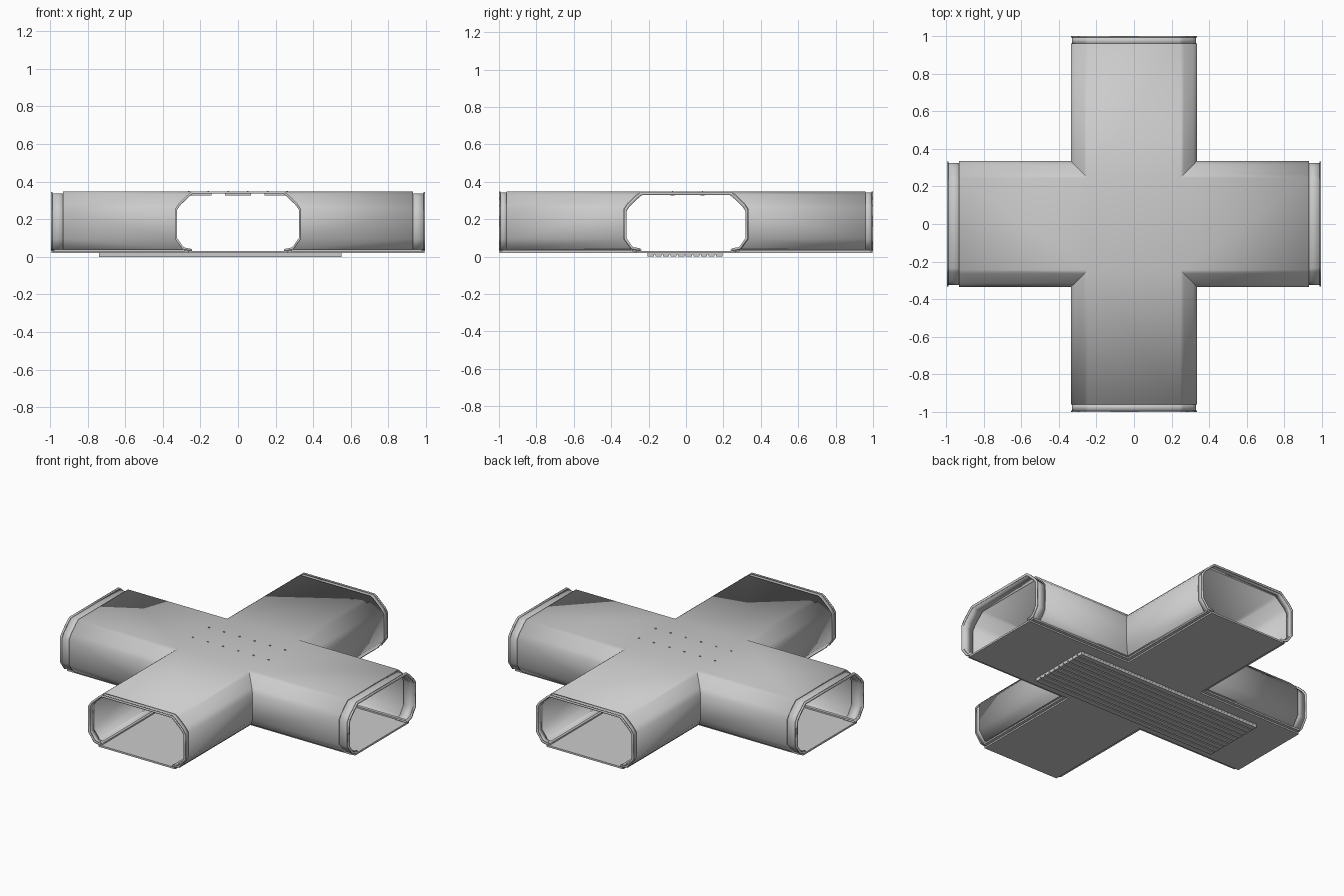
import bpy, bmesh, math

if "Cube" in bpy.data.objects:
    bpy.data.objects.remove(bpy.data.objects["Cube"])

grey = bpy.data.materials.new("light grey metal")
grey.diffuse_color = (0.6, 0.6, 0.6, 1)
grey.use_nodes = True
grey.node_tree.nodes["Principled BSDF"].inputs["Base Color"].default_value = grey.diffuse_color

# Half cross-section of the corridor: (offset from centre line, height)
PROFILE = [(0.25, 0.03), (0.295, 0.04), (0.335, 0.095), (0.335, 0.255),
           (0.315, 0.285), (0.265, 0.332), (0.245, 0.347)]
XE, YE = 0.93, 0.96          # where main arms stop and collars begin


def finish(bm, name, thickness=0, smooth=False):
    bmesh.ops.remove_doubles(bm, verts=bm.verts, dist=1e-5)
    bmesh.ops.recalc_face_normals(bm, faces=bm.faces)
    if thickness:
        top = max(bm.faces, key=lambda f: (f.calc_center_median().z, f.calc_area()))
        if top.normal.z < 0:
            bmesh.ops.reverse_faces(bm, faces=bm.faces)
    me = bpy.data.meshes.new(name)
    bm.to_mesh(me)
    bm.free()
    me.materials.append(grey)
    ob = bpy.data.objects.new(name, me)
    bpy.context.collection.objects.link(ob)
    if thickness:
        mod = ob.modifiers.new("wall thickness", 'SOLIDIFY')
        mod.thickness = thickness
        mod.offset = -1
    if smooth:
        bpy.context.view_layer.objects.active = ob
        ob.select_set(True)
        bpy.ops.object.shade_smooth_by_angle(angle=math.radians(40))
        ob.select_set(False)
    return ob


def face(bm, pts):
    bm.faces.new([bm.verts.new(p) for p in pts])


def strip(bm, rows):
    for a, b in zip(rows, rows[1:]):
        for i in range(len(a) - 1):
            face(bm, (a[i], a[i + 1], b[i + 1], b[i]))


def box(bm, x0, x1, y0, y1, z0, z1):
    v = bmesh.ops.create_cube(bm, size=1)["verts"]
    bmesh.ops.scale(bm, vec=(x1 - x0, y1 - y0, z1 - z0), verts=v)
    bmesh.ops.translate(bm, vec=((x0 + x1) / 2, (y0 + y1) / 2, (z0 + z1) / 2), verts=v)


QUADS = [(1, 1), (1, -1), (-1, 1), (-1, -1)]

# Main shell: mitred walls in four corners plus a cross-shaped roof
bm = bmesh.new()
for sx, sy in QUADS:
    strip(bm, [[(sx * a, sy * YE, z), (sx * a, sy * a, z), (sx * XE, sy * a, z)]
               for a, z in PROFILE])
r, zt = PROFILE[-1]
face(bm, [(-r, -r, zt), (r, -r, zt), (r, r, zt), (-r, r, zt)])
for s in (1, -1):
    face(bm, [(-r, s * r, zt), (r, s * r, zt), (r, s * YE, zt), (-r, s * YE, zt)])
    face(bm, [(s * r, -r, zt), (s * r, r, zt), (s * XE, r, zt), (s * XE, -r, zt)])
finish(bm, "corridor_shell", 0.009, True)


# End collars and rims, following the same section with an inset
def collar(name, along_x, s, t0, t1, inset, thick):
    half = [(a - inset, z - inset * (z > 0.2)) for a, z in PROFILE]
    section = half + [(-a, z) for a, z in reversed(half)]
    bm = bmesh.new()
    rows = [[(s * t, a, z) if along_x else (a, s * t, z) for a, z in section]
            for t in (t0, t1)]
    strip(bm, rows)
    finish(bm, name, thick, True)


for s, side in ((1, "positive"), (-1, "negative")):
    collar("side_collar_" + side, True, s, XE - 0.01, 0.99, 0.010, 0.007)
    collar("side_rim_" + side, True, s, 0.986, 0.995, 0.003, 0.014)
    collar("end_collar_" + side, False, s, YE - 0.005, 0.995, 0.004, 0.007)
    collar("end_rim_" + side, False, s, 0.993, 1.0, 0.0, 0.012)

# Cross-shaped floor plate
bm = bmesh.new()
w, L, M = 0.265, 0.993, 0.998
pts = [(w, w), (w, M), (-w, M), (-w, w), (-L, w), (-L, -w),
       (-w, -w), (-w, -M), (w, -M), (w, -w), (L, -w), (L, w)]
face(bm, [(x, y, 0.02) for x, y in pts])
ext = bmesh.ops.extrude_face_region(bm, geom=bm.faces[:])["geom"]
bmesh.ops.translate(bm, vec=(0, 0, 0.011),
                    verts=[g for g in ext if isinstance(g, bmesh.types.BMVert)])
finish(bm, "floor_plate")

# Skirting rails along the foot of each wall
bm = bmesh.new()
ring = [(0.245, 0.029), (0.245, 0.04), (0.285, 0.043), (0.285, 0.029), (0.245, 0.029)]
for sx, sy in QUADS:
    strip(bm, [[(sx * a, sy * 0.985, z), (sx * a, sy * a, z), (sx * 0.98, sy * a, z)]
               for a, z in ring])
finish(bm, "skirting_rails")

# Ribbed underside slab
bm = bmesh.new()
box(bm, -0.74, 0.55, -0.205, 0.195, 0.012, 0.02)
for i in range(10):
    y = -0.205 + i * 0.0407
    box(bm, -0.74, 0.55, y, y + 0.033, 0, 0.013)
finish(bm, "underside_ribs")

# Ceiling light bars and the small hanger pins that poke through the roof
bars, pins = bmesh.new(), bmesh.new()
for x in (-0.21, 0, 0.21):
    for y in (-0.072, 0.088):
        box(bars, x - 0.07, x + 0.07, y - 0.01, y + 0.01, 0.326, 0.336)
        for dx in (-0.052, 0.052):
            box(pins, x + dx - 0.005, x + dx + 0.005, y - 0.002, y + 0.002, 0.33, 0.351)
finish(bars, "ceiling_light_bars")
finish(pins, "light_hanger_pins")
